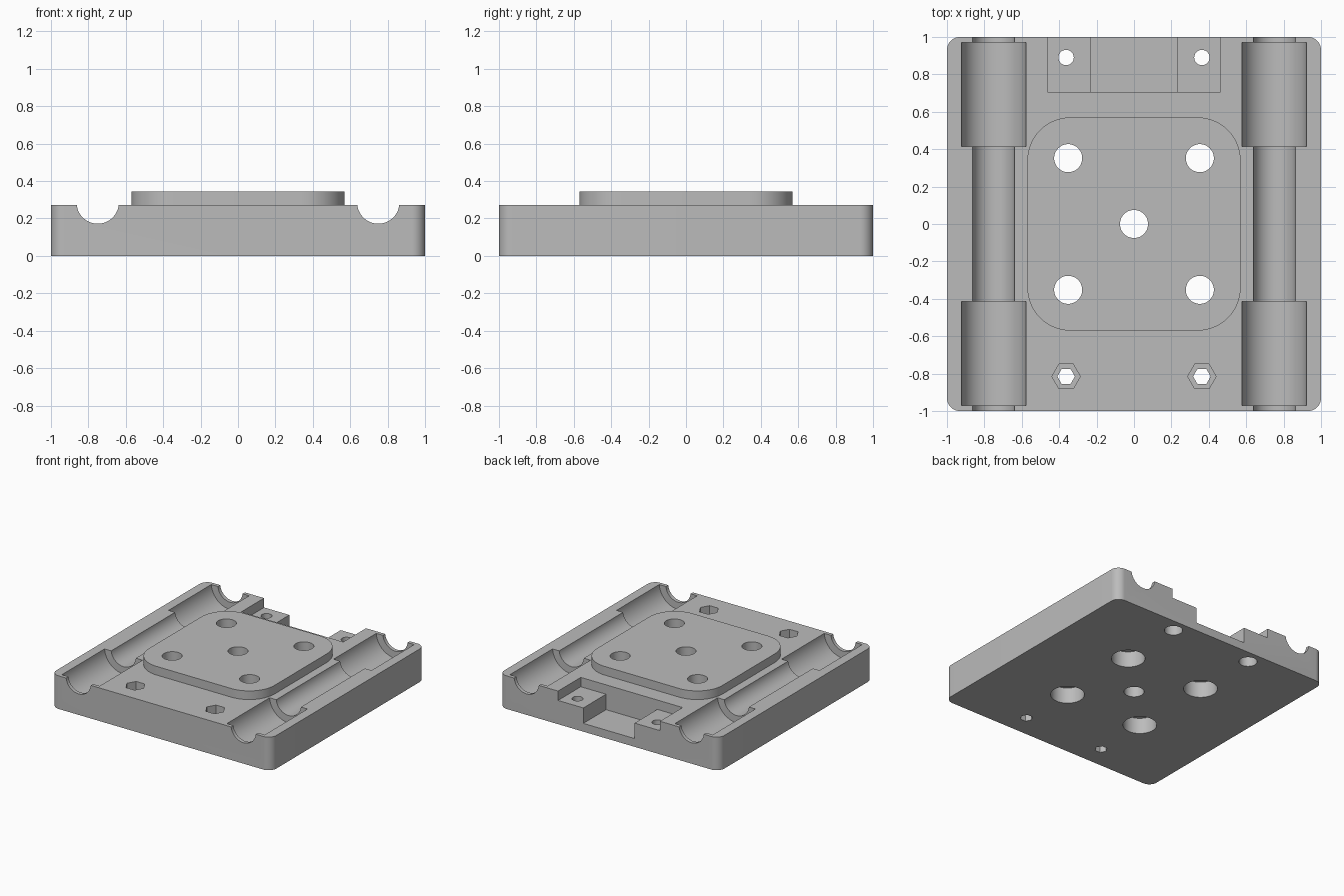
import bpy
import bmesh
import math
from mathutils import Matrix, Vector

if "Cube" in bpy.data.objects:
    bpy.data.objects.remove(bpy.data.objects["Cube"], do_unlink=True)

grey = bpy.data.materials.new("light_grey")
grey.use_nodes = True
COLOUR = (0.5, 0.5, 0.5, 1)
grey.diffuse_color = COLOUR
grey.node_tree.nodes["Principled BSDF"].inputs["Base Color"].default_value = COLOUR


def finish(bm, name):
    bmesh.ops.recalc_face_normals(bm, faces=bm.faces)
    mesh = bpy.data.meshes.new(name)
    bm.to_mesh(mesh)
    bm.free()
    mesh.materials.append(grey)
    obj = bpy.data.objects.new(name, mesh)
    bpy.context.collection.objects.link(obj)
    return obj


def box(name, low, high, radius=0):
    """Box between two corners, with optional rounded vertical edges."""
    bm = bmesh.new()
    low, high = Vector(low), Vector(high)
    bmesh.ops.create_cube(bm, size=1)
    bmesh.ops.scale(bm, vec=high - low, verts=bm.verts)
    bmesh.ops.translate(bm, vec=(low + high) / 2, verts=bm.verts)
    if radius:
        upright = [e for e in bm.edges
                   if abs(e.verts[0].co.z - e.verts[1].co.z) > 0.01]
        bmesh.ops.bevel(bm, geom=upright, offset=radius, segments=12,
                        profile=0.5, affect='EDGES')
    return finish(bm, name)


def rod(name, radius, start, end, sides=48):
    """Prism or cylinder running from start to end."""
    bm = bmesh.new()
    start, end = Vector(start), Vector(end)
    axis = end - start
    turn = Matrix() if axis.x == axis.y == 0 else axis.to_track_quat('Z', 'Y').to_matrix().to_4x4()
    spin = Matrix.Rotation(math.pi / 2 if sides == 6 else 0, 4, 'Z')
    bmesh.ops.create_cone(bm, cap_ends=True, segments=sides, radius1=radius,
                          radius2=radius, depth=axis.length,
                          matrix=Matrix.Translation((start + end) / 2) @ turn @ spin)
    return finish(bm, name)


def combine(target, tool, operation):
    tool.hide_render = True
    mod = target.modifiers.new(operation.lower(), 'BOOLEAN')
    mod.object, mod.operation, mod.solver = tool, operation, 'EXACT'
    bpy.context.view_layer.objects.active = target
    bpy.ops.object.modifier_apply(modifier=mod.name)
    bpy.data.objects.remove(tool, do_unlink=True)


# Base plate with raised rounded pad
plate = box("carriage_plate", (-1, -1, 0), (1, 1, 0.272), 0.07)
combine(plate, box("raised_pad", (-0.57, -0.57, 0.2), (0.57, 0.57, 0.343), 0.23), 'UNION')

cutters = []

# Rod grooves and wider bearing pockets
AXIS = 0.285
for side in (-1, 1):
    x = side * 0.75
    cutters.append(rod("rod_groove", 0.113, (x, -1.2, AXIS), (x, 1.2, AXIS), 64))
    for end in (-1, 1):
        cutters.append(rod("bearing_pocket", 0.173, (x, end * 0.415, AXIS),
                           (x, end * 0.97, AXIS), 64))

# Stepped notch at the back
cutters.append(box("notch_shelf", (-0.463, 0.705, 0.195), (0.463, 1.2, 0.5)))
cutters.append(box("notch_floor", (-0.233, 0.705, 0.068), (0.233, 1.2, 0.5)))

# Pad holes, counterbored from below at the corners
cutters.append(rod("centre_hole", 0.075, (0, 0, -0.1), (0, 0, 0.5)))
for x in (-0.352, 0.352):
    for y in (-0.352, 0.352):
        cutters.append(rod("pad_hole", 0.075, (x, y, -0.1), (x, y, 0.5)))
        cutters.append(rod("pad_counterbore", 0.126, (x, y, -0.1), (x, y, 0.13)))

# Shelf screw holes at the back, hexagonal nut pockets at the front
for x in (-0.363, 0.363):
    cutters.append(rod("shelf_hole", 0.041, (x, 0.89, -0.1), (x, 0.89, 0.5)))
    cutters.append(rod("shelf_counterbore", 0.068, (x, 0.89, -0.1), (x, 0.89, 0.1)))
    cutters.append(rod("hex_hole", 0.047, (x, -0.815, -0.1), (x, -0.815, 0.5), 6))
    cutters.append(rod("nut_pocket", 0.076, (x, -0.815, 0.17), (x, -0.815, 0.5), 6))

for cutter in cutters:
    combine(plate, cutter, 'DIFFERENCE')

# Smooth curved walls, crisp edges
bpy.ops.object.select_all(action='DESELECT')
plate.select_set(True)
bpy.context.view_layer.objects.active = plate
bpy.ops.object.shade_smooth_by_angle(angle=math.radians(30))
